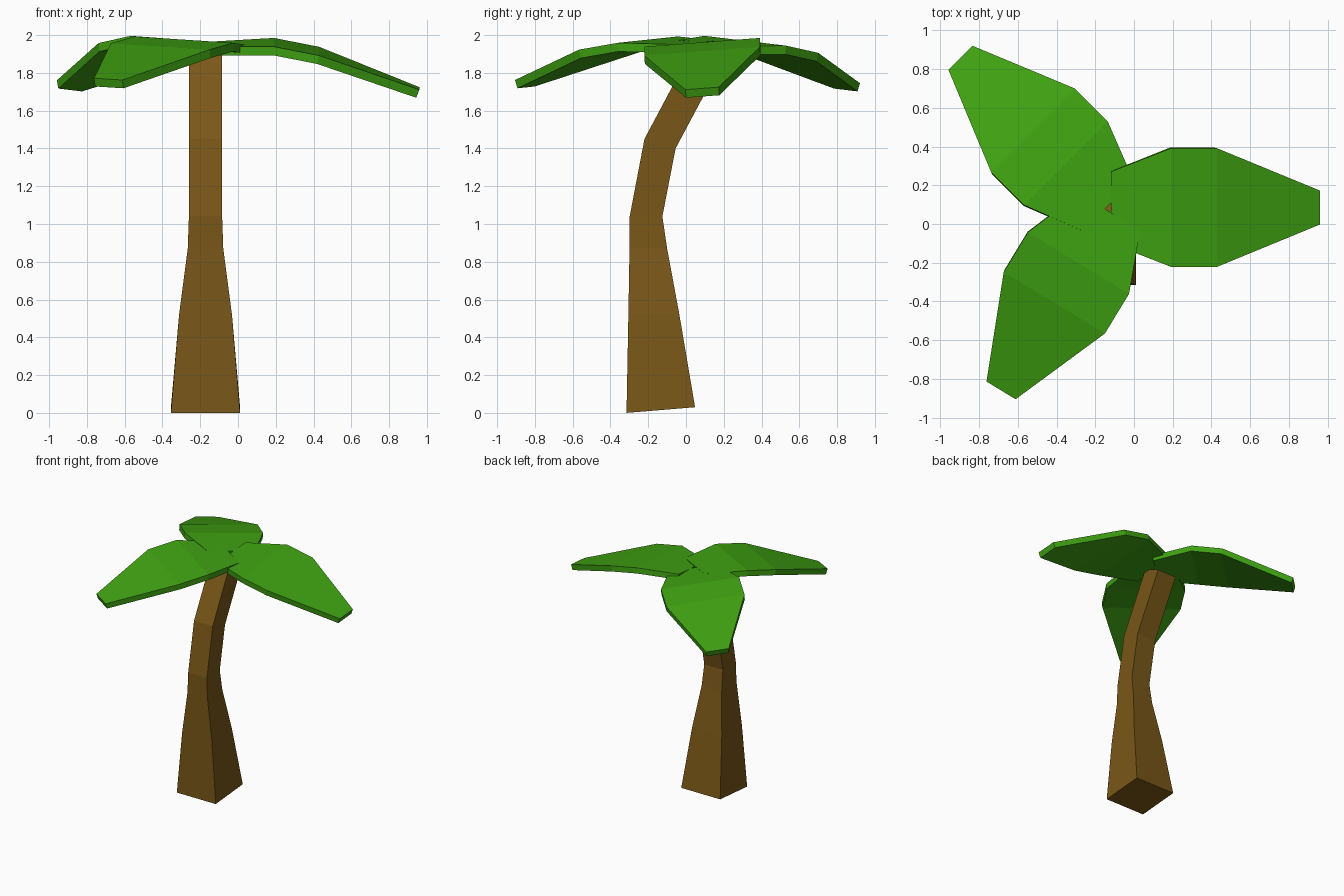
import bpy
import bmesh
from math import cos, sin, radians

if "Cube" in bpy.data.objects:
    bpy.data.objects.remove(bpy.data.objects["Cube"])


def finish(name, bm, mat):
    bmesh.ops.recalc_face_normals(bm, faces=bm.faces)
    mesh = bpy.data.meshes.new(name)
    bm.to_mesh(mesh)
    bm.free()
    mesh.materials.append(mat)
    obj = bpy.data.objects.new(name, mesh)
    bpy.context.collection.objects.link(obj)
    return obj


def material(name, color):
    mat = bpy.data.materials.new(name)
    mat.diffuse_color = color
    mat.use_nodes = True
    mat.node_tree.nodes["Principled BSDF"].inputs["Base Color"].default_value = mat.diffuse_color
    return mat


bark = material("bark", (0.19, 0.095, 0.009, 1))
green = material("leaf_green", (0.05, 0.36, 0.006, 1))

# Trunk: bent square tube; each ring is half width, front (y, z), back (y, z)
rings = [
    (0.183, -0.315, 0.0, 0.048, 0.03),
    (0.140, -0.305, 0.52, -0.035, 0.52),
    (0.094, -0.299, 0.87, -0.100, 0.87),
    (0.088, -0.298, 1.04, -0.125, 1.04),
    (0.088, -0.220, 1.45, -0.055, 1.40),
    (0.088, 0.035, 1.93, 0.190, 1.86),
]
TRUNK_X = -0.172
bm = bmesh.new()
loops = []
for w, fy, fz, by, bz in rings:
    loops.append([bm.verts.new(p) for p in (
        (TRUNK_X - w, fy, fz), (TRUNK_X + w, fy, fz),
        (TRUNK_X + w, by, bz), (TRUNK_X - w, by, bz))])
for a, b in zip(loops, loops[1:]):
    for i in range(4):
        j = (i + 1) % 4
        bm.faces.new((a[i], a[j], b[j], b[i]))
bm.faces.new(loops[0][::-1])
bm.faces.new(loops[-1])
finish("trunk", bm, bark)

# Leaves: one drooping outline, placed three times with its own heading and roll
outline = [(0.0, 0.185), (0.31, 0.306), (0.55, 0.306), (1.08, 0.088)]


def leaf(name, root, heading, heights, roll, thickness=0.046):
    c, s = cos(radians(heading)), sin(radians(heading))
    bm = bmesh.new()
    rows = []
    for (u, w), z in zip(outline, heights):
        rows.append([bm.verts.new((root[0] + u * c - v * s,
                                   root[1] + u * s + v * c,
                                   z + roll * v)) for v in (-w, w)])
    for a, b in zip(rows, rows[1:]):
        bm.faces.new((a[0], b[0], b[1], a[1]))
    bm.normal_update()
    for f in bm.faces:
        if f.normal.z < 0:
            f.normal_flip()
    mesh = bpy.data.meshes.new(name)
    bm.to_mesh(mesh)
    bm.free()
    mesh.materials.append(green)
    obj = bpy.data.objects.new(name, mesh)
    bpy.context.collection.objects.link(obj)
    solid = obj.modifiers.new("thickness", 'SOLIDIFY')
    solid.thickness = thickness
    solid.offset = -1
    solid.use_even_offset = True


leaf("leaf_right", (-0.12, 0.085), 0, (1.953, 1.962, 1.915, 1.718), 0.075)
leaf("leaf_back", (-0.133, 0.095), 135, (1.958, 1.970, 1.932, 1.753), 0.085)
leaf("leaf_front", (-0.126, 0.063), 238.7, (1.960, 1.976, 1.940, 1.767), -0.055)
